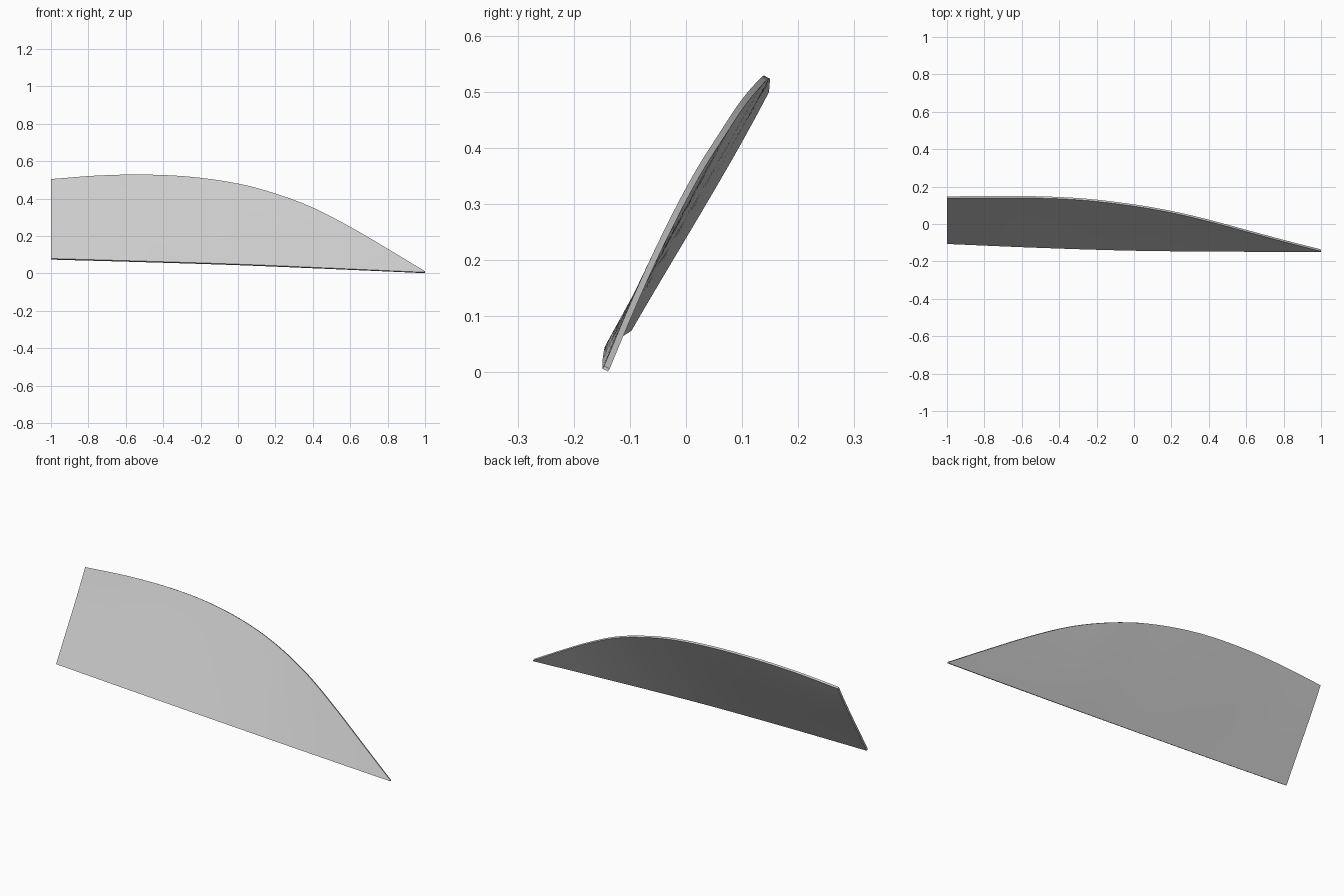
import bpy, bmesh
from mathutils import Vector

if "Cube" in bpy.data.objects:
    bpy.data.objects.remove(bpy.data.objects["Cube"])

# Upper and lower edge curves of the blade: (x, y, z)
TOP = [(-1, .143, .502), (-.75, .1445, .521), (-.5, .143, .526), (-.25, .13, .514),
       (0, .10, .478), (.2, .065, .425), (.4, .018, .35), (.6, -.036, .247),
       (.8, -.09, .130), (1, -.141, .009)]
BOTTOM = [(-1, -.102, .077), (-.5, -.123, .063), (0, -.138, .047),
          (.5, -.143, .026), (1, -.144, .004)]
COLS, ROWS, THICK = 40, 10, .011


def edge_at(pts, x):
    """Smooth interpolation of an edge curve at a given x."""
    n = len(pts)
    P = [Vector(p) for p in pts]

    def slope(i):
        a, b = P[max(i - 1, 0)], P[min(i + 1, n - 1)]
        return (b - a) / (b.x - a.x)
    i = max(k for k in range(n - 1) if P[k].x <= x + 1e-9)
    h = P[i + 1].x - P[i].x
    t = (x - P[i].x) / h
    r = (P[i] * (2*t**3 - 3*t**2 + 1) + slope(i) * h * (t**3 - 2*t**2 + t)
         + P[i + 1] * (3*t**2 - 2*t**3) + slope(i + 1) * h * (t**3 - t**2))
    return Vector((x, r.y, r.z))


# Curved sheet lofted between the two edges
bm = bmesh.new()
grid = []
for c in range(COLS + 1):
    x = -1 + 2 * c / COLS
    lo, hi = edge_at(BOTTOM, x), edge_at(TOP, x)
    col = []
    for r in range(ROWS + 1):
        t = r / ROWS
        p = lo.lerp(hi, t)
        p.y += .05 * (hi - lo).length * t * t * (1 - t) * max(0, -x)  # slight bow at the wide end
        col.append(bm.verts.new(p))
    grid.append(col)
for a, b in zip(grid, grid[1:]):
    for r in range(ROWS):
        bm.faces.new((a[r], b[r], b[r + 1], a[r + 1]))
me = bpy.data.meshes.new("blade_panel")
bm.to_mesh(me)
bm.free()
blade = bpy.data.objects.new("blade_panel", me)
bpy.context.collection.objects.link(blade)

# Even thickness with crisp rim
sol = blade.modifiers.new("thickness", 'SOLIDIFY')
sol.thickness = THICK
sol.offset = 0
bpy.context.view_layer.objects.active = blade
blade.select_set(True)
bpy.ops.object.modifier_apply(modifier=sol.name)
bpy.ops.object.shade_smooth_by_angle()
